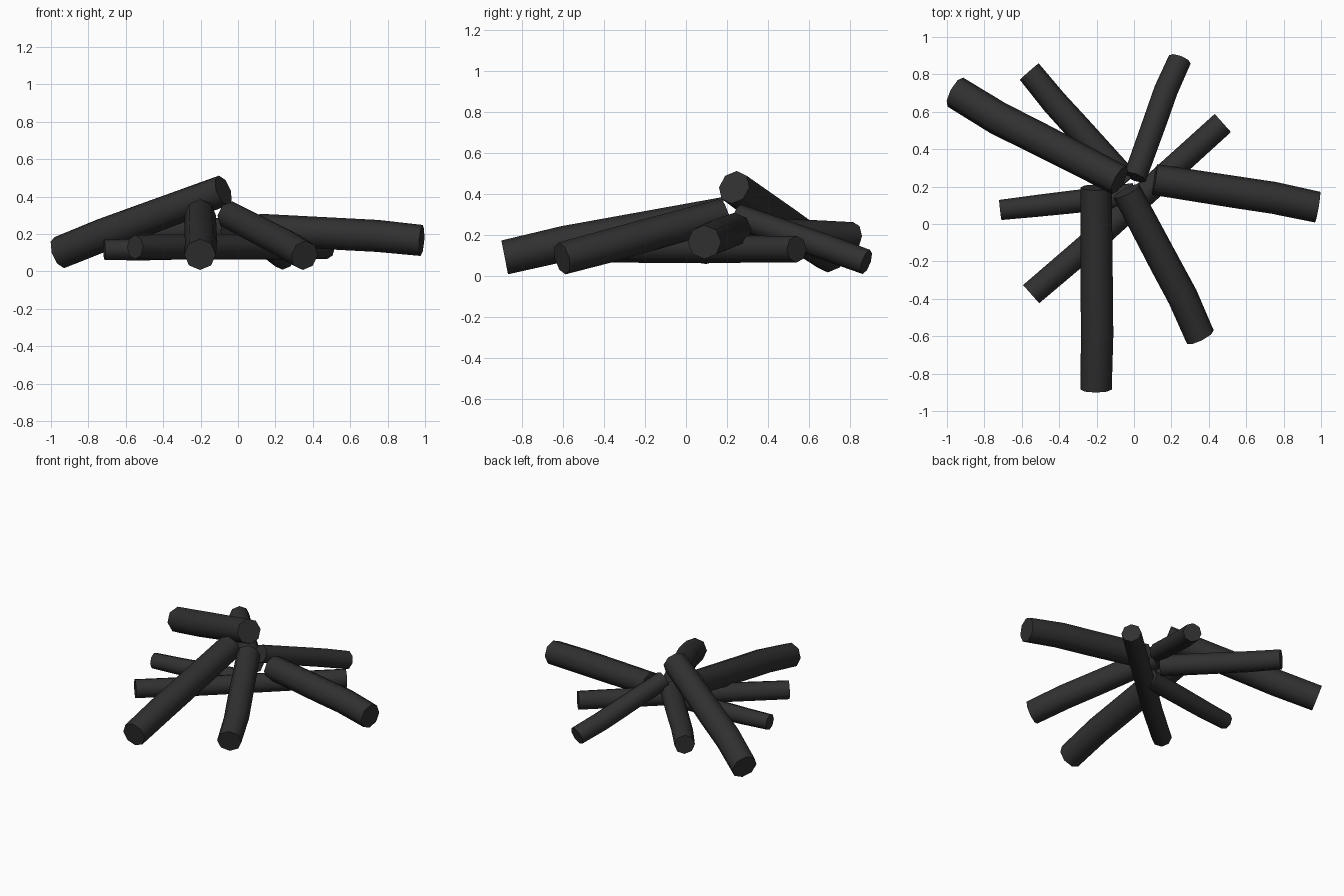
import bpy, bmesh, math
from mathutils import Vector

if "Cube" in bpy.data.objects:
    bpy.data.objects.remove(bpy.data.objects["Cube"])

SIDES = 8
coal = bpy.data.materials.new("charred_wood")
coal.diffuse_color = (0.03, 0.03, 0.03, 1)
coal.use_nodes = True
coal.node_tree.nodes["Principled BSDF"].inputs["Base Color"].default_value = coal.diffuse_color


def log(name, outer, inner, r_outer, r_inner, bend=(0, 0, 0), bulge=1.03, turn=0.0):
    """Eight-sided log: two end rings plus two slightly offset rings between."""
    a, b, off = Vector(outer), Vector(inner), Vector(bend)
    axis = (b - a).normalized()
    u = axis.cross(Vector((0, 0, 1))).normalized()
    v = u.cross(axis)
    bm = bmesh.new()
    rings = []
    for t, k in ((0, 0), (0.27, 1), (0.5, 0.6), (1, 0)):
        c = a.lerp(b, t) + off * k
        r = (r_outer + (r_inner - r_outer) * t) * (bulge if k else 1)
        ring = []
        for i in range(SIDES):
            ang = turn + 2 * math.pi * i / SIDES
            ring.append(bm.verts.new(c + r * (u * math.cos(ang) + v * math.sin(ang))))
        rings.append(ring)
    for p, q in zip(rings, rings[1:]):
        for i in range(SIDES):
            j = (i + 1) % SIDES
            bm.faces.new((p[i], p[j], q[j], q[i]))
    bm.faces.new(rings[0])
    bm.faces.new(rings[-1])
    bmesh.ops.recalc_face_normals(bm, faces=bm.faces)
    me = bpy.data.meshes.new(name)
    bm.to_mesh(me)
    bm.free()
    me.materials.append(coal)
    ob = bpy.data.objects.new(name, me)
    bpy.context.collection.objects.link(ob)
    # smooth bark, crisp cut ends
    bpy.context.view_layer.objects.active = ob
    ob.select_set(True)
    bpy.ops.object.shade_smooth_by_angle(angle=math.radians(60))
    ob.select_set(False)


# bottom layer, lying flat
log("base_log_long", (-0.55, -0.375, 0.13), (0.475, 0.54, 0.13), 0.065, 0.065, (0.006, -0.006, 0))
log("base_log_left", (-0.715, 0.075, 0.115), (0.0, 0.155, 0.135), 0.054, 0.064, (0, 0, -0.004))

# middle layer
log("middle_log_back_left", (-0.56, 0.815, 0.195), (-0.04, 0.225, 0.215), 0.067, 0.072, (-0.006, -0.005, 0))
log("middle_log_right", (0.982, 0.09, 0.165), (0.11, 0.238, 0.225), 0.083, 0.083, (0.0, 0.01, 0.008))

# leaning logs
log("leaning_log_back", (0.245, 0.88, 0.068), (0.005, 0.25, 0.29), 0.062, 0.062, (-0.01, 0.004, 0))
log("leaning_log_front_right", (0.355, -0.605, 0.085), (-0.04, 0.175, 0.298), 0.08, 0.078, (0.012, 0.005, 0))
log("leaning_log_front", (-0.203, -0.885, 0.09), (-0.203, 0.195, 0.302), 0.084, 0.084, (0.006, 0, 0.01))

# top log
log("top_log", (-0.955, 0.705, 0.1), (-0.078, 0.235, 0.432), 0.088, 0.084, (-0.01, -0.012, 0.002))
